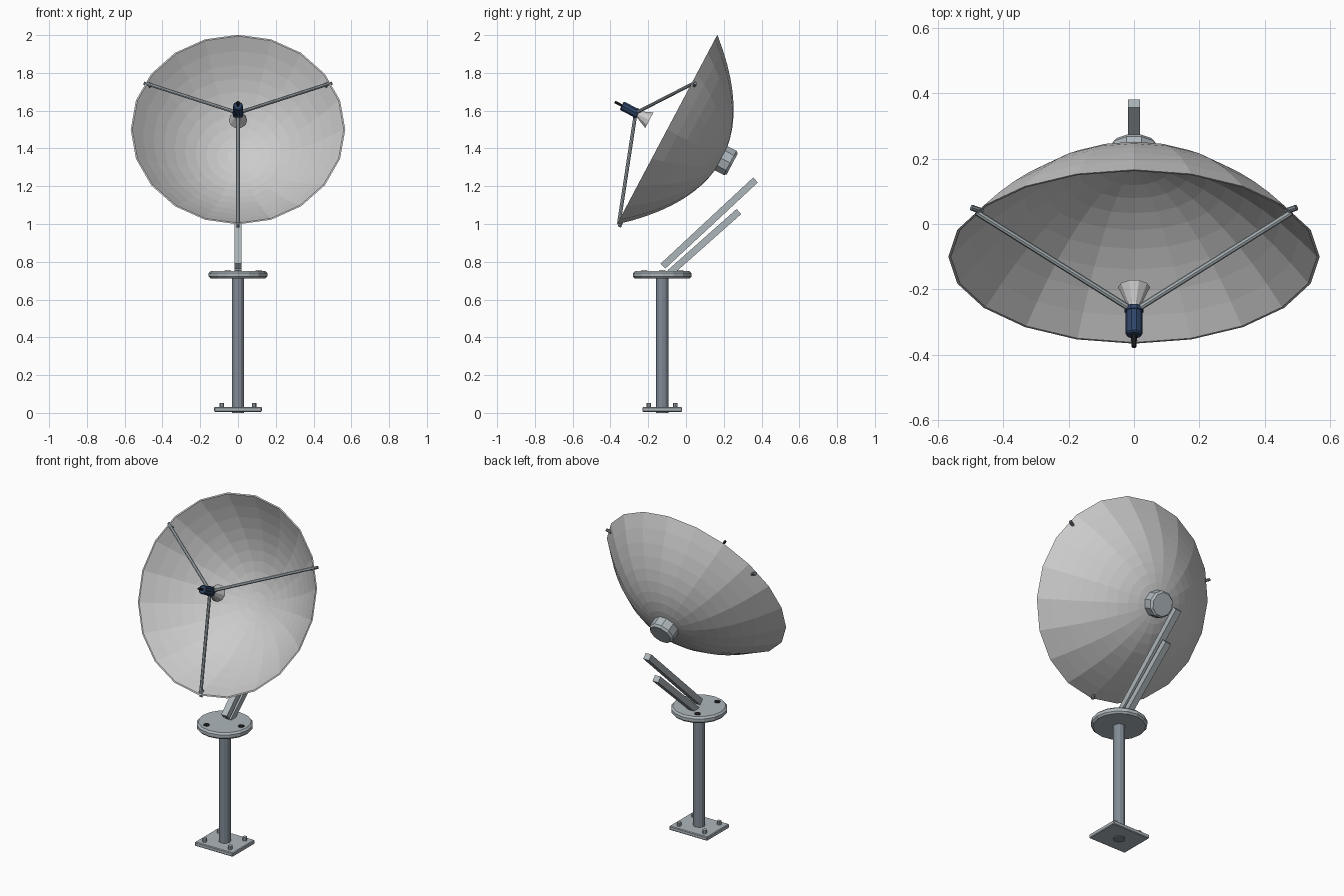
import bpy, bmesh, math
from mathutils import Vector, Matrix

if "Cube" in bpy.data.objects:
    bpy.data.objects.remove(bpy.data.objects["Cube"])


def mat(name, rgb):
    m = bpy.data.materials.new(name)
    m.diffuse_color = (*rgb, 1)
    m.use_nodes = True
    m.node_tree.nodes["Principled BSDF"].inputs["Base Color"].default_value = m.diffuse_color
    return m


STEEL = mat("steel", (0.42, 0.47, 0.50))
DARK = mat("dark_steel", (0.22, 0.26, 0.30))
NAVY = mat("navy", (0.03, 0.06, 0.14))
BLACK = mat("black", (0.02, 0.02, 0.02))
BACK_Y = -0.126  # mast position
# Dish frame: local z points out of the dish, local y up along the rim plane
DISH = Matrix.Translation((0, -0.10, 1.5)) @ Matrix.Rotation(math.atan2(0.883, 0.468), 4, 'X')


def finish(name, bm, matrix, material):
    bmesh.ops.remove_doubles(bm, verts=bm.verts, dist=1e-5)
    bmesh.ops.recalc_face_normals(bm, faces=bm.faces)
    me = bpy.data.meshes.new(name)
    bm.to_mesh(me)
    bm.free()
    ob = bpy.data.objects.new(name, me)
    ob.matrix_world = matrix
    if material:
        me.materials.append(material)
    bpy.context.collection.objects.link(ob)
    return ob


def lathe(name, profile, sides, matrix, material=None):
    """Spin an (r, z) profile around local z."""
    bm = bmesh.new()
    vs = [bm.verts.new((r, 0, z)) for r, z in profile]
    es = [bm.edges.new(p) for p in zip(vs, vs[1:])]
    bmesh.ops.spin(bm, geom=vs + es, cent=(0, 0, 0), axis=(0, 0, 1),
                   angle=math.tau, steps=sides, use_merge=False)
    return finish(name, bm, matrix, material)


def cyl(name, r, z0, z1, sides, matrix, material=None, bevel=0):
    b = bevel
    prof = [(0, z0), (r - b, z0), (r, z0 + b), (r, z1 - b), (r - b, z1), (0, z1)]
    return lathe(name, prof, sides, matrix, material)


def aim(a, b):
    """Frame at a with local z towards b, plus the distance."""
    d = Vector(b) - Vector(a)
    return Matrix.Translation(a) @ d.to_track_quat('Z', 'Y').to_matrix().to_4x4(), d.length


def box(name, size, matrix, material=None, bevel=0):
    bm = bmesh.new()
    bmesh.ops.create_cube(bm, size=1, matrix=Matrix.Diagonal((*size, 1)))
    if bevel:
        bmesh.ops.bevel(bm, geom=bm.edges[:], offset=bevel, segments=1, affect='EDGES')
    return finish(name, bm, matrix, material)


def at(x, y, z):
    return Matrix.Translation((x, y, z))


# Parabolic reflector: outer skin, rim lip, inner skin
R, D, T, N = 0.568, 0.33, 0.010, 10
radii = [R * i / N for i in range(N + 1)]
outer = [(r, -D * (1 - (r / R) ** 2)) for r in radii]
inner = [(r * (1 - 0.014), -(D - T) * (1 - (r / R) ** 2)) for r in reversed(radii)]
lathe("dish_reflector", outer + inner, 20, DISH)

# Hub behind the dish
lathe("dish_hub", [(0, -0.39), (0.066, -0.39), (0.076, -0.377), (0.076, -0.32), (0, -0.32)],
      10, DISH, STEEL)

# Feed: horn, receiver body, collar and tip
lathe("feed_horn", [(0.018, 0.18), (0.022, 0.165), (0.049, 0.106), (0.045, 0.106),
                    (0.018, 0.165), (0, 0.165)], 10, DISH)
cyl("feed_body", 0.026, 0.175, 0.272, 10, DISH, NAVY, 0.005)
cyl("feed_collar", 0.029, 0.178, 0.192, 10, DISH, NAVY)
cyl("feed_tip", 0.007, 0.27, 0.313, 8, DISH, BLACK)

# Three struts from the rim to the feed, each with a rim bolt
for i, ang in enumerate((30, 150, 270)):
    c, s = math.cos(math.radians(ang)), math.sin(math.radians(ang))
    a = DISH @ Vector((c * 0.556, s * 0.556, -0.006))
    b = DISH @ Vector((c * 0.018, s * 0.018, 0.182))
    m, length = aim(a, b)
    cyl(f"feed_strut_{i + 1}", 0.0095, 0, length, 8, m, STEEL)
    m, length = aim(DISH @ Vector((c * 0.535, s * 0.535, -0.015)),
                    DISH @ Vector((c * 0.574, s * 0.574, -0.018)))
    cyl(f"rim_bolt_{i + 1}", 0.009, 0, length, 8, m, DARK)

# Base plate with four bolts
box("base_plate", (0.254, 0.21, 0.024), at(0, BACK_Y, 0.018), STEEL, 0.004)
for sx in (-1, 1):
    for sy in (-1, 1):
        cyl("base_bolt", 0.012, 0.025, 0.052, 8, at(sx * 0.085, BACK_Y + sy * 0.07, 0), STEEL)

# Mast and turntable disc with three bolts
cyl("mast", 0.033, 0, 0.72, 12, at(0, BACK_Y, 0), DARK)
cyl("turntable", 0.155, 0.711, 0.75, 16, at(0, BACK_Y, 0), STEEL, 0.010)
for k in range(3):
    t = k * math.tau / 3
    cyl("turntable_bolt", 0.017, 0.74, 0.755, 8,
        at(0.11 * math.cos(t), BACK_Y + 0.11 * math.sin(t), 0), BLACK)

# Two parallel slanted support arms
for name, a, b in (("support_arm_long", (0, -0.122, 0.777), (0, 0.368, 1.233)),
                   ("support_arm_short", (0, -0.085, 0.742), (0, 0.280, 1.066))):
    m, length = aim(a, b)
    box(name, (0.038, 0.036, length), m @ at(0, 0, length / 2), STEEL)
